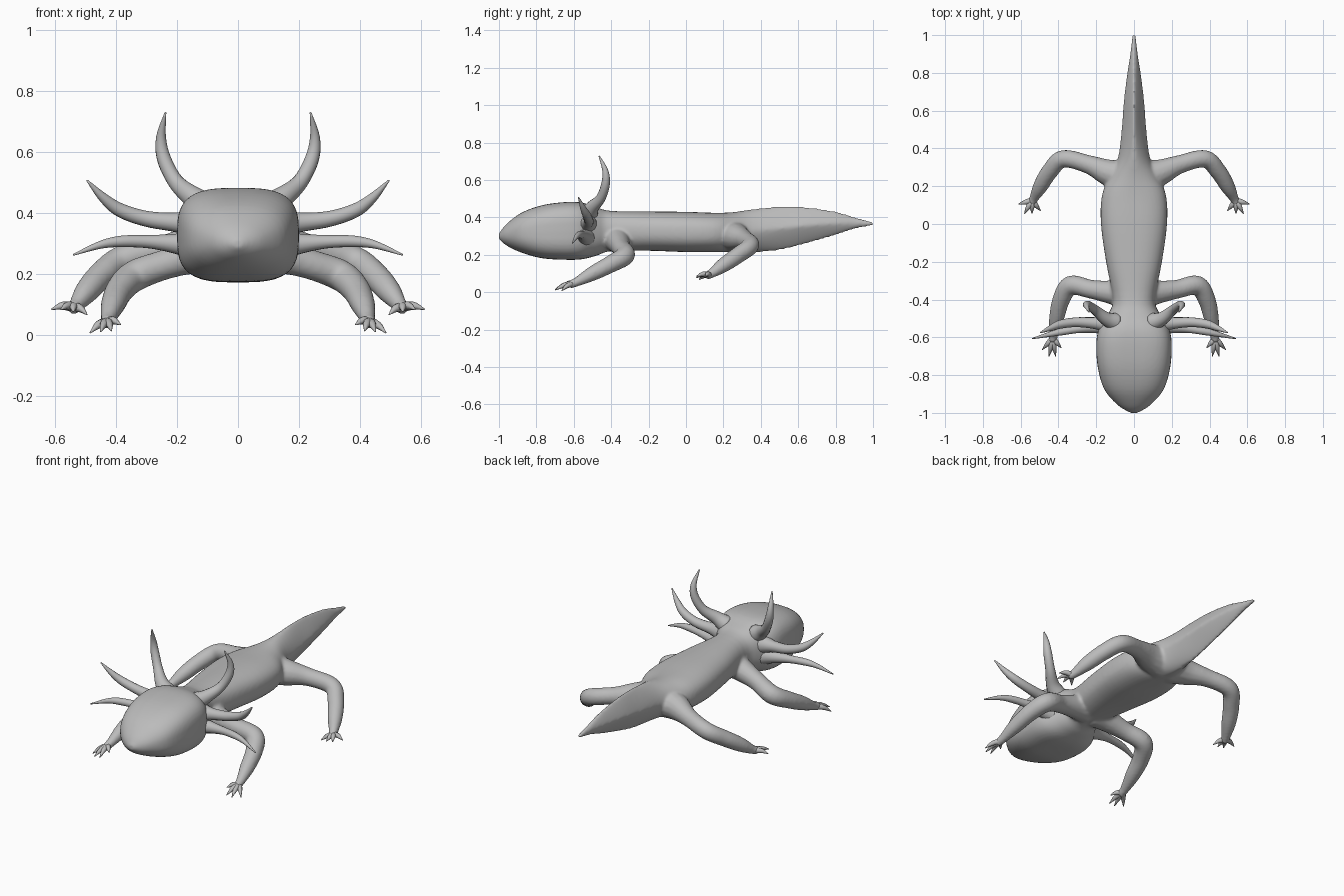
import bpy, bmesh, math
from mathutils import Vector

if "Cube" in bpy.data.objects:
    bpy.data.objects.remove(bpy.data.objects["Cube"], do_unlink=True)

skin = bpy.data.materials.new("grey skin")
skin.use_nodes = True
GREY = (0.5, 0.5, 0.5, 1)
skin.diffuse_color = GREY
skin.node_tree.nodes["Principled BSDF"].inputs["Base Color"].default_value = GREY


def spline(rows, steps):
    """Smooth curve through rows of any size."""
    rows = [Vector(r) for r in rows]
    pts = [rows[0] * 2 - rows[1]] + rows + [rows[-1] * 2 - rows[-2]]
    out = []
    for a, b, c, d in zip(pts, pts[1:], pts[2:], pts[3:]):
        for i in range(steps):
            t = i / steps
            out.append((b * 2 + (c - a) * t + (a * 2 - b * 5 + c * 4 - d) * t ** 2
                        + (b * 3 - a - c * 3 + d) * t ** 3) / 2)
    return out + [rows[-1]]


def skin_rings(bm, rings):
    """Bridge rings of points and close both ends."""
    loops = [[bm.verts.new(p) for p in ring] for ring in rings]
    n = len(loops[0])
    for a, b in zip(loops, loops[1:]):
        for i in range(n):
            bm.faces.new((a[i], a[(i + 1) % n], b[(i + 1) % n], b[i]))
    bm.faces.new(loops[0][::-1])
    bm.faces.new(loops[-1])


def tube(bm, rows, side, steps=6, n=14):
    """Tapered tube through (x, y, z, radius) rows, mirrored by side."""
    rows = spline(rows, steps)
    centres = [Vector((side * r[0], r[1], r[2])) for r in rows]
    rings, u = [], None
    for i, c in enumerate(centres):
        d = (centres[min(i + 1, len(centres) - 1)] - centres[max(i - 1, 0)]).normalized()
        u = d.orthogonal() if u is None else u - d * u.dot(d)
        u.normalize()
        v = d.cross(u)
        r = max(rows[i][3], 0.002)
        rings.append([c + (u * math.cos(a) + v * math.sin(a)) * r
                      for a in (math.tau * k / n for k in range(n))])
    skin_rings(bm, rings)


def finish(bm, name):
    bmesh.ops.recalc_face_normals(bm, faces=bm.faces)
    mesh = bpy.data.meshes.new(name)
    bm.to_mesh(mesh)
    bm.free()
    mesh.materials.append(skin)
    for p in mesh.polygons:
        p.use_smooth = True
    obj = bpy.data.objects.new(name, mesh)
    bpy.context.collection.objects.link(obj)
    return obj


# Head, trunk and tail: y, half width, bottom, top, squareness
BODY = [
    (-1, .02, .285, .315, 2), (-.96, .085, .25, .365, 2.1), (-.88, .155, .212, .425, 2.5),
    (-.77, .19, .182, .465, 3), (-.65, .2, .174, .482, 3.2), (-.56, .188, .176, .48, 3),
    (-.48, .14, .195, .455, 2.5), (-.4, .112, .22, .435, 2.3), (-.2, .148, .222, .432, 2.4),
    (0, .175, .215, .43, 2.5), (.15, .17, .215, .425, 2.4), (.25, .13, .214, .428, 2),
    (.35, .085, .213, .443, 1.6), (.5, .066, .225, .459, 1.25), (.65, .055, .262, .455, 1.2),
    (.8, .036, .305, .432, 1.3), (.9, .02, .338, .402, 1.6), (1, .01, .358, .375, 2)]

# Limbs: x, y, z, radius
FRONT_LEG = [(.04, -.37, .29, .08), (.13, -.36, .265, .062), (.23, -.345, .235, .05),
             (.335, -.325, .197, .052), (.385, -.4, .152, .047), (.41, -.5, .1, .04),
             (.425, -.585, .055, .025), (.43, -.625, .04, .022)]
HIND_LEG = [(.03, .25, .3, .09), (.13, .27, .295, .073), (.24, .315, .28, .05),
            (.375, .345, .25, .047), (.445, .28, .2, .045), (.495, .2, .145, .04),
            (.53, .135, .1, .025), (.545, .105, .088, .022)]

bm = bmesh.new()
rings = []
for y, w, lo, hi, e in spline(BODY, 4):
    ring = []
    for k in range(40):
        a = math.tau * k / 40
        c, s = math.cos(a), math.sin(a)
        ring.append(Vector((w * math.copysign(abs(c) ** (2 / e), c), y,
                            (lo + hi) / 2 + (hi - lo) / 2 * math.copysign(abs(s) ** (2 / e), s))))
    rings.append(ring)
skin_rings(bm, rings)
for side in (1, -1):
    tube(bm, FRONT_LEG, side)
    tube(bm, HIND_LEG, side)
body = finish(bm, "body")

# Fuse limbs into the trunk and soften the joins
fuse = body.modifiers.new("fuse", "REMESH")
fuse.mode = "VOXEL"
fuse.voxel_size = 0.008
fuse.use_smooth_shade = True
soften = body.modifiers.new("soften", "SMOOTH")
soften.factor = 0.5
soften.iterations = 8

# Gill stalks: three curved horns on each side of the neck
GILLS = {
    "upper_gill": [(.1, -.52, .42, .05), (.15, -.5, .455, .036), (.205, -.455, .505, .026),
                   (.243, -.43, .58, .023), (.252, -.432, .65, .016), (.238, -.465, .73, .003)],
    "middle_gill": [(.13, -.53, .365, .055), (.2, -.525, .37, .033), (.3, -.52, .382, .026),
                    (.385, -.53, .41, .023), (.44, -.55, .45, .016), (.495, -.575, .508, .003)],
    "lower_gill": [(.13, -.54, .295, .055), (.2, -.545, .3, .034), (.29, -.555, .307, .022),
                   (.38, -.57, .308, .019), (.45, -.585, .297, .013), (.54, -.607, .264, .003)],
}

# Toes: wrist point, then the tips
FEET = {
    "front_toes": ((.43, -.605, .045), [(.385, -.655, .035), (.415, -.7, .015),
                                        (.45, -.7, .012), (.485, -.665, .008)]),
    "hind_toes": ((.54, .125, .093), [(.495, .07, .068), (.54, .055, .078),
                                      (.58, .055, .085), (.612, .105, .085)]),
}

for side, label in ((1, "left"), (-1, "right")):
    for name, rows in GILLS.items():
        bm = bmesh.new()
        tube(bm, rows, side)
        finish(bm, f"{label}_{name}")
    for name, (wrist, tips) in FEET.items():
        bm = bmesh.new()
        for tip in tips:
            a, b = Vector(wrist), Vector(tip)
            mid = a.lerp(b, 0.5) + Vector((0, 0, .008))
            tube(bm, [(*a, .016), (*mid, .013), (*b, .002)], side, 4, 8)
        finish(bm, f"{label}_{name}")
